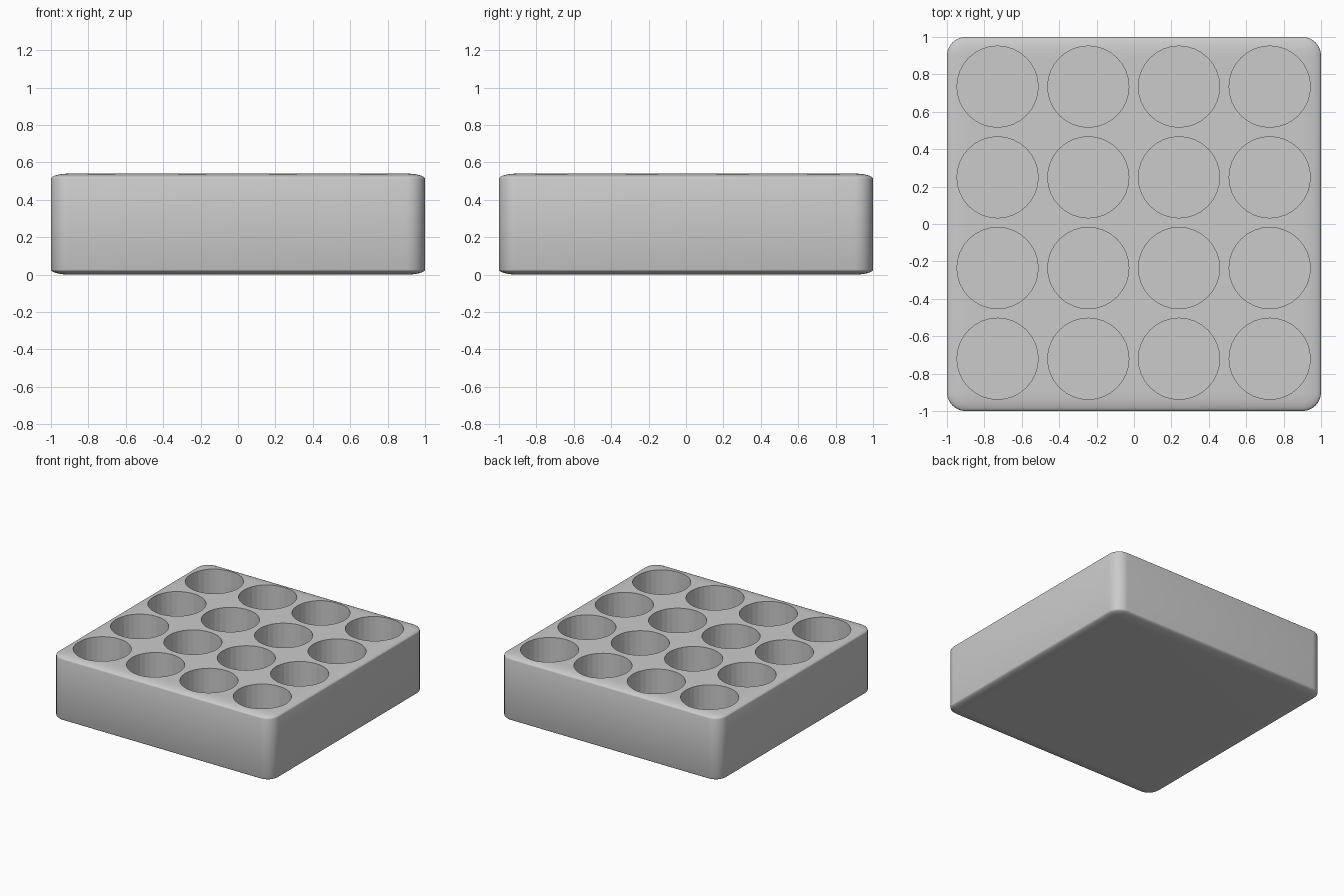
import bpy

HEIGHT = 0.54
HOLE_RADIUS = 0.217
FLOOR = 0.1
PITCH = 0.485

default_cube = bpy.data.objects.get("Cube")
if default_cube:
    bpy.data.objects.remove(default_cube, do_unlink=True)

# Plain grey for the whole tray
grey = bpy.data.materials.new("plain_grey")
grey.use_nodes = True
colour = (0.6, 0.6, 0.6, 1)
grey.diffuse_color = colour
grey.node_tree.nodes["Principled BSDF"].inputs["Base Color"].default_value = colour


def apply_modifier(obj, name):
    bpy.ops.object.select_all(action='DESELECT')
    obj.select_set(True)
    bpy.context.view_layer.objects.active = obj
    bpy.ops.object.modifier_apply(modifier=name)


# Rounded block: bevelled as a cube, then flattened so the rounding flattens too
bpy.ops.mesh.primitive_cube_add(size=2)
tray = bpy.context.object
tray.name = "tray"
tray.data.materials.append(grey)
bevel = tray.modifiers.new("rounding", 'BEVEL')
bevel.width = 0.1
bevel.segments = 8
apply_modifier(tray, "rounding")
tray.scale.z = HEIGHT / 2
tray.location.z = HEIGHT / 2
bpy.ops.object.transform_apply(location=True, scale=True)
bpy.ops.object.shade_smooth()

# Four by four round wells
cutters = []
for row in range(4):
    for column in range(4):
        x = (column - 1.5) * PITCH - 0.002
        y = (row - 1.5) * PITCH + 0.007
        bpy.ops.mesh.primitive_cylinder_add(
            vertices=32, radius=HOLE_RADIUS, depth=1, location=(x, y, FLOOR + 0.5))
        cutters.append(bpy.context.object)

bpy.ops.object.select_all(action='DESELECT')
for cutter in cutters:
    cutter.select_set(True)
bpy.context.view_layer.objects.active = cutters[0]
bpy.ops.object.join()
well_cutter = bpy.context.object
well_cutter.name = "well_cutter"
well_cutter.data.materials.append(grey)
well_cutter.hide_render = True

wells = tray.modifiers.new("wells", 'BOOLEAN')
wells.operation = 'DIFFERENCE'
wells.solver = 'EXACT'
wells.object = well_cutter
apply_modifier(tray, "wells")
bpy.data.objects.remove(well_cutter, do_unlink=True)

# Smooth outside with crisp well rims, flat facets inside the wells
bpy.ops.object.shade_smooth_by_angle(angle=0.6)
for face in tray.data.polygons:
    inside = max(abs(face.center.x), abs(face.center.y)) < 0.96
    if inside and abs(face.normal.z) < 0.1:
        face.use_smooth = False
